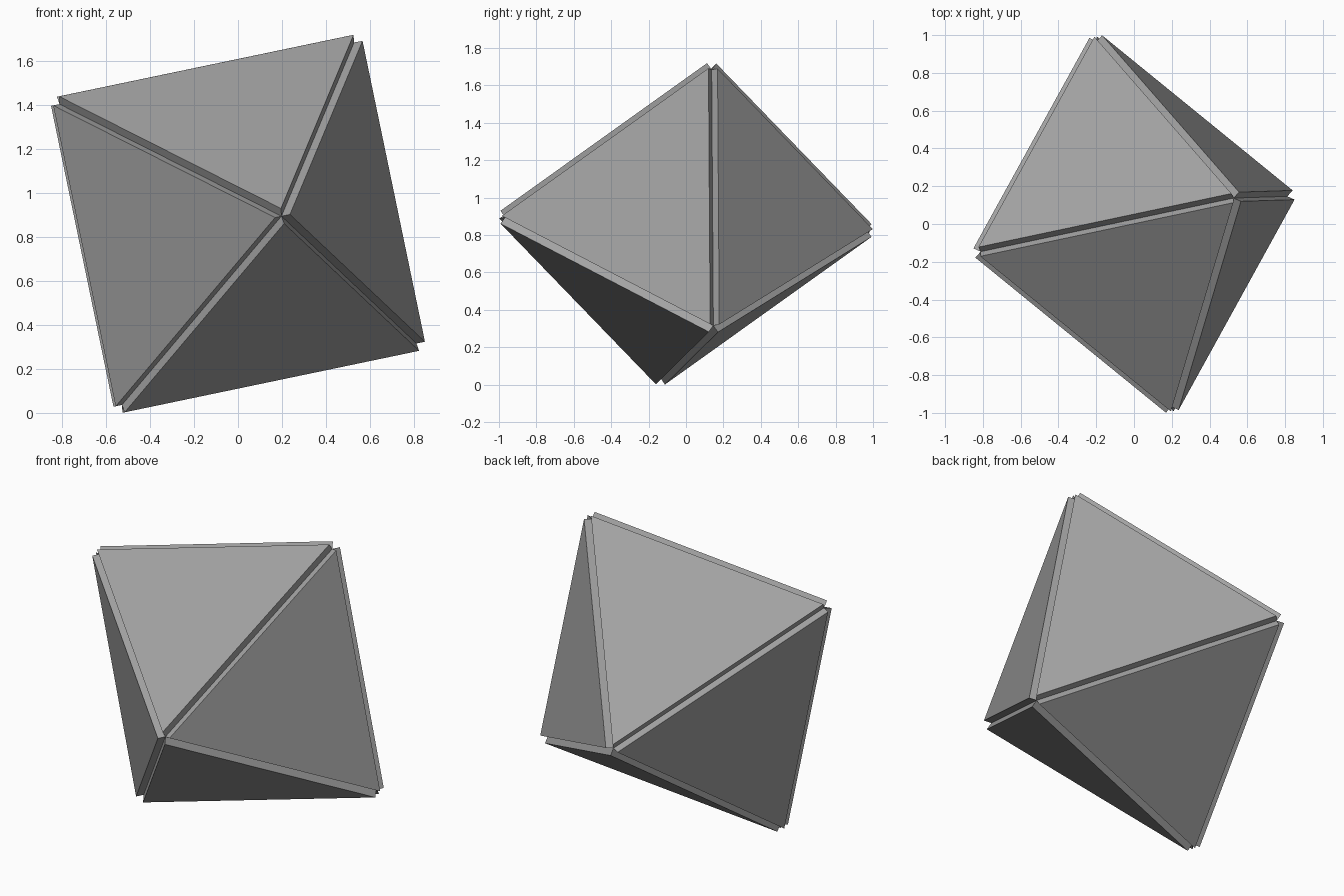
import bpy
import bmesh
from mathutils import Vector

cube = bpy.data.objects.get("Cube")
if cube:
    bpy.data.objects.remove(cube, do_unlink=True)

RADIUS = 0.988        # core octahedron, centre to corner
THICKNESS = 0.043     # how far each panel stands out of the core
CENTRE = Vector((0, 0, 0.86))

# Three perpendicular axes of the tilted solid
front_axis = Vector((0.2, -0.979, 0.035)).normalized()
top_axis = Vector((0.534, 0.14, 0.834))
top_axis = (top_axis - front_axis * top_axis.dot(front_axis)).normalized()
side_axis = top_axis.cross(front_axis)

# Matte grey shared by all panels
grey = bpy.data.materials.new("mid_grey")
grey.use_nodes = True
colour = (0.36, 0.36, 0.36, 1)
grey.diffuse_color = colour
grey.node_tree.nodes["Principled BSDF"].inputs["Base Color"].default_value = colour

# Core octahedron
bm = bmesh.new()
for axis in (front_axis, top_axis, side_axis):
    for sign in (-1, 1):
        bm.verts.new(CENTRE + axis * sign * RADIUS)
bmesh.ops.convex_hull(bm, input=bm.verts[:])
bmesh.ops.recalc_face_normals(bm, faces=bm.faces[:])
bm.normal_update()

# Raise every face into its own panel, leaving V grooves between them
panels = bmesh.ops.extrude_discrete_faces(bm, faces=bm.faces[:])["faces"]
for panel in panels:
    panel.normal_update()
    bmesh.ops.translate(bm, verts=panel.verts[:], vec=panel.normal * THICKNESS)
bmesh.ops.recalc_face_normals(bm, faces=bm.faces[:])

mesh = bpy.data.meshes.new("panelled_octahedron")
bm.to_mesh(mesh)
bm.free()
mesh.materials.append(grey)
solid = bpy.data.objects.new("panelled_octahedron", mesh)
bpy.context.collection.objects.link(solid)
